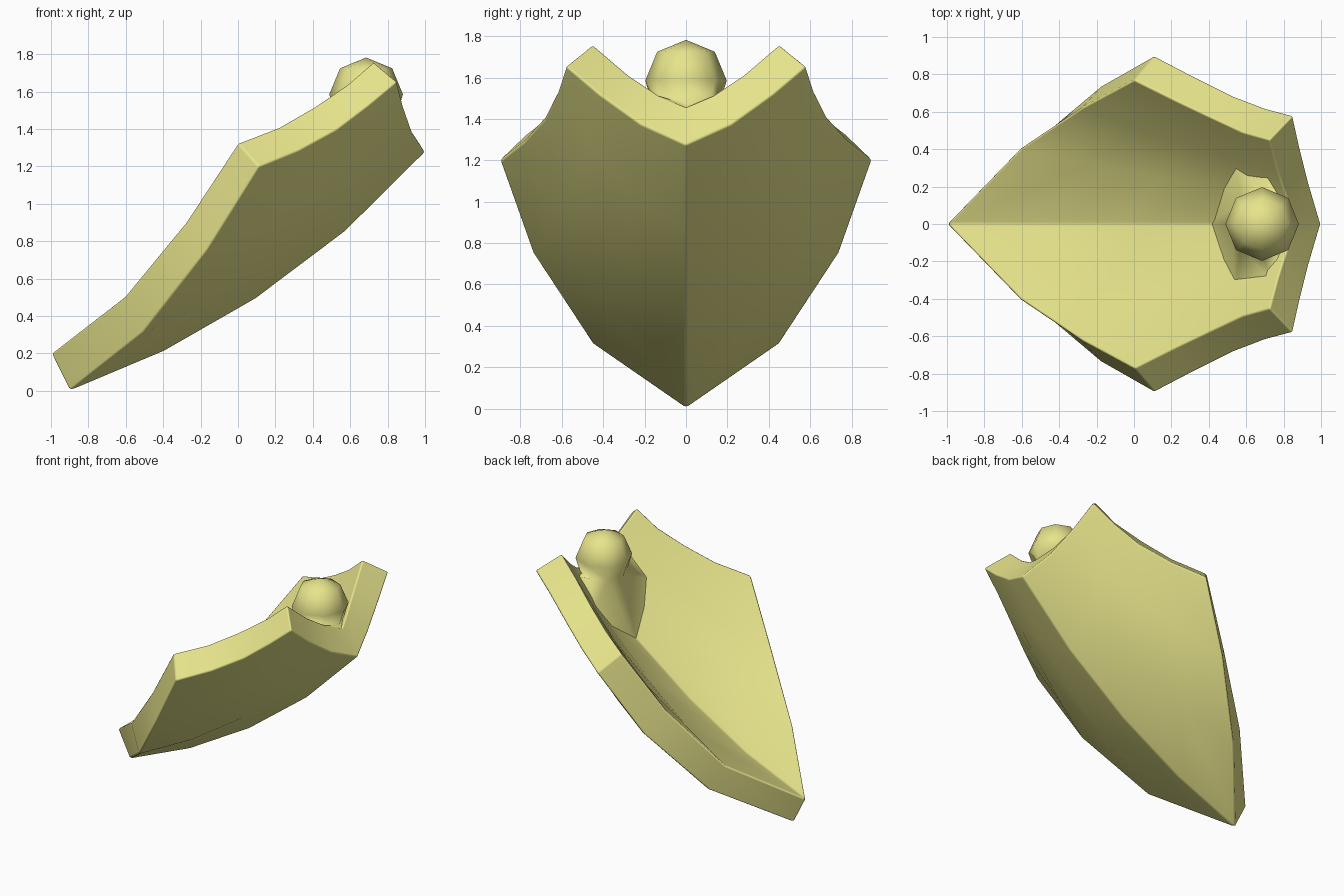
import bpy, bmesh, math
from mathutils import Vector

if "Cube" in bpy.data.objects:
    bpy.data.objects.remove(bpy.data.objects["Cube"])

mat = bpy.data.materials.new("pale_yellow")
mat.diffuse_color = (0.80, 0.78, 0.26, 1)
mat.use_nodes = True
mat.node_tree.nodes["Principled BSDF"].inputs["Base Color"].default_value = mat.diffuse_color


def finish(bm, name):
    bmesh.ops.remove_doubles(bm, verts=bm.verts, dist=0.001)
    bmesh.ops.recalc_face_normals(bm, faces=bm.faces)
    for f in bm.faces:
        f.smooth = True
    me = bpy.data.meshes.new(name)
    bm.to_mesh(me)
    bm.free()
    me.materials.append(mat)
    ob = bpy.data.objects.new(name, me)
    bpy.context.collection.objects.link(ob)
    return ob


def patch(keel, side, low, top):
    """Blend four boundary curves into a grid of points (Coons patch)."""
    K, S, L, T = [[Vector(p) for p in c] for c in (keel, side, low, top)]
    nu, nv = len(K) - 1, len(L) - 1
    grid = []
    for i in range(nu + 1):
        u, row = i / nu, []
        for j in range(nv + 1):
            v = j / nv
            corners = (K[0] * (1 - u) * (1 - v) + K[-1] * u * (1 - v)
                       + S[0] * (1 - u) * v + S[-1] * u * v)
            row.append(K[i] * (1 - v) + S[i] * v + L[j] * (1 - u) + T[j] * u - corners)
        grid.append(row)
    return grid


# Shield: outer and inner skins of one half
outer = patch(
    [(-.9, 0, 0), (-.4, 0, .21), (.09, 0, .49), (.57, 0, .85), (1, 0, 1.275)],
    [(.11, .9, 1.2), (.33, .785, 1.29), (.53, .685, 1.4), (.7, .62, 1.53), (.85, .58, 1.655)],
    [(-.9, 0, 0), (-.51, .45, .31), (-.17, .74, .75), (.11, .9, 1.2)],
    [(1, 0, 1.275), (.935, .22, 1.375), (.885, .42, 1.52), (.85, .58, 1.655)])
inner = patch(
    [(-1, 0, .2), (-.51, 0, .41), (-.04, 0, .69), (.43, 0, 1.04), (.87, 0, 1.46)],
    [(0, .77, 1.325), (.22, .66, 1.41), (.41, .57, 1.52), (.58, .49, 1.635), (.725, .45, 1.76)],
    [(-1, 0, .2), (-.61, .40, .5), (-.28, .62, .9), (0, .77, 1.325)],
    [(.87, 0, 1.46), (.82, .13, 1.515), (.77, .28, 1.615), (.725, .45, 1.76)])

bm = bmesh.new()
for s in (1, -1):
    O, I = [[[bm.verts.new((p.x, p.y * s, p.z)) for p in row] for row in g] for g in (outer, inner)]
    nu, nv = len(O) - 1, len(O[0]) - 1
    for g in (O, I):
        for i in range(nu):
            for j in range(nv):
                bm.faces.new((g[i][j], g[i + 1][j], g[i + 1][j + 1], g[i][j + 1]))
    for j in range(nv):
        for k in (0, nu):
            bm.faces.new((O[k][j], O[k][j + 1], I[k][j + 1], I[k][j]))
    for i in range(nu):
        bm.faces.new((O[i][nv], O[i + 1][nv], I[i + 1][nv], I[i][nv]))
shield = finish(bm, "shield")
bev = shield.modifiers.new("soft_edges", 'BEVEL')
bev.width = 0.012
bev.segments = 2
bev.limit_method = 'ANGLE'
bev.angle_limit = math.radians(28)
bev.harden_normals = True

# Knob: eight-sided dome flaring into a neck that meets the inner skin
cx, cz, r = .685, 1.585, .197
bm = bmesh.new()
rings = []
for e in (45, 0, -35):
    a = math.radians(e)
    rings.append([(cx + r * math.cos(a) * math.cos(t * math.pi / 4),
                   r * math.cos(a) * math.sin(t * math.pi / 4),
                   cz + r * math.sin(a)) for t in range(8)])
base = [(.87, 0, 1.44), (.80, .2, 1.53), (.74, .32, 1.55), (.54, .34, 1.33), (.40, 0, .96)]
rings.append(base + [(x, -y, z) for x, y, z in base[3:0:-1]])
rings = [[bm.verts.new(p) for p in ring] for ring in rings]
apex = bm.verts.new((cx, 0, cz + r))
for t in range(8):
    n = (t + 1) % 8
    bm.faces.new((rings[0][t], rings[0][n], apex))
    for a, b in zip(rings, rings[1:]):
        bm.faces.new((a[t], b[t], b[n], a[n]))
finish(bm, "knob")
